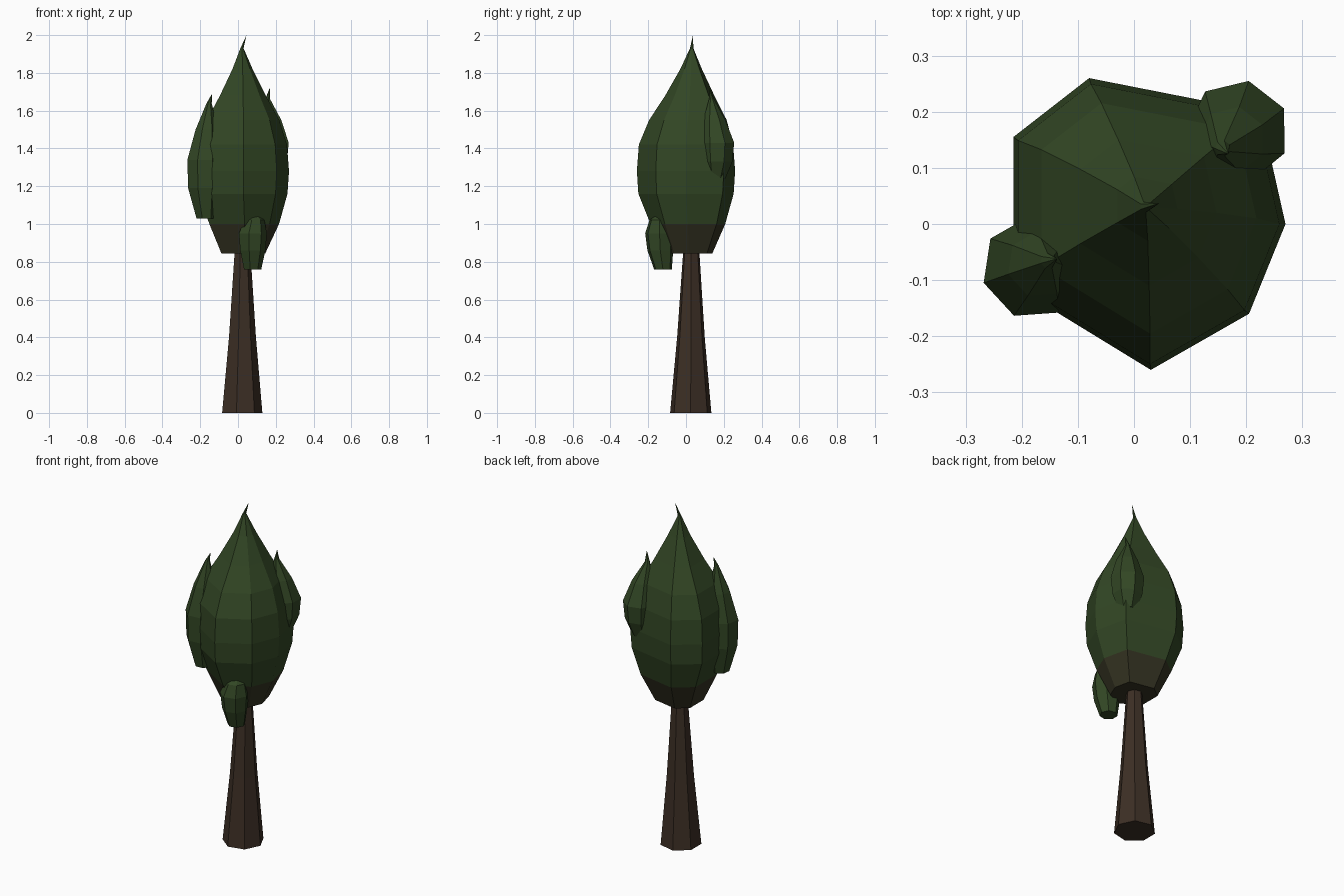
import bpy, bmesh, math


def material(name, rgb):
    m = bpy.data.materials.new(name)
    m.diffuse_color = (*rgb, 1)
    return m


LEAF = material("leaf_green", (0.032, 0.062, 0.018))
SHADE = material("leaf_base", (0.035, 0.033, 0.016))
BARK = material("bark", (0.045, 0.028, 0.018))


def ngon(n, phase):
    return [(math.cos(math.radians(phase) + 2 * math.pi * i / n),
             math.sin(math.radians(phase) + 2 * math.pi * i / n)) for i in range(n)]


def loft(name, outline, rings, mats, tip=None):
    """Skin a scaled outline through rings (cx, cy, z, scale); optional pointed tip."""
    bm = bmesh.new()
    n = len(outline)
    rows = [[bm.verts.new((cx + x * s, cy + y * s, z)) for x, y in outline]
            for cx, cy, z, s in rings]
    bm.faces.new(rows[0][::-1]).material_index = len(mats) - 1
    for k, (a, b) in enumerate(zip(rows, rows[1:])):
        for i in range(n):
            j = (i + 1) % n
            f = bm.faces.new((a[i], a[j], b[j], b[i]))
            f.material_index = len(mats) - 1 if k == 0 else 0
    if tip:
        t = bm.verts.new(tip)
        for i in range(n):
            bm.faces.new((rows[-1][i], rows[-1][(i + 1) % n], t))
    else:
        bm.faces.new(rows[-1])
    bmesh.ops.recalc_face_normals(bm, faces=bm.faces)
    me = bpy.data.meshes.new(name)
    bm.to_mesh(me)
    bm.free()
    for m in mats:
        me.materials.append(m)
    ob = bpy.data.objects.new(name, me)
    bpy.context.collection.objects.link(ob)
    return ob


# Tapered seven-sided trunk
loft("trunk", ngon(7, 257),
     [(0.017, 0.025, 0, 0.112), (0.02, 0.026, 0.4, 0.075),
      (0.022, 0.028, 0.88, 0.042), (0.022, 0.028, 1.0, 0.038)], [BARK])

# Main crown: irregular seven-sided flame shape
crown = [(0.03, -0.26), (0.205, -0.16), (0.27, 0), (0.225, 0.2),
         (-0.08, 0.26), (-0.215, 0.155), (-0.215, -0.11)]
loft("crown", crown,
     [(0.015, 0.015, 0.845, 0.48), (0.012, 0.01, 1.0, 0.76), (0, 0, 1.16, 0.97),
      (0, 0, 1.28, 1.0), (0, 0, 1.42, 0.96), (0.005, 0.01, 1.55, 0.79),
      (0.012, 0.02, 1.68, 0.5), (0.018, 0.027, 1.82, 0.22), (0.02, 0.03, 1.93, 0.035)],
     [LEAF, SHADE], (0.045, 0.037, 2.0))

# Side lobes growing out of the crown
loft("left_lobe", ngon(7, 197),
     [(-0.17, -0.075, 1.03, 0.052), (-0.18, -0.078, 1.19, 0.088),
      (-0.18, -0.078, 1.34, 0.092), (-0.167, -0.072, 1.5, 0.06),
      (-0.153, -0.066, 1.64, 0.014)], [LEAF], (-0.137, -0.062, 1.69))
loft("right_lobe", ngon(7, 335),
     [(0.18, 0.16, 1.24, 0.05), (0.185, 0.165, 1.33, 0.082),
      (0.185, 0.165, 1.43, 0.092), (0.175, 0.15, 1.55, 0.06),
      (0.158, 0.135, 1.66, 0.014)], [LEAF], (0.168, 0.125, 1.72))
loft("lower_lobe", ngon(7, 257),
     [(0.075, -0.122, 0.76, 0.048), (0.075, -0.136, 0.86, 0.07),
      (0.075, -0.14, 0.95, 0.078), (0.085, -0.14, 1.02, 0.055)],
     [LEAF], (0.088, -0.13, 1.07))
